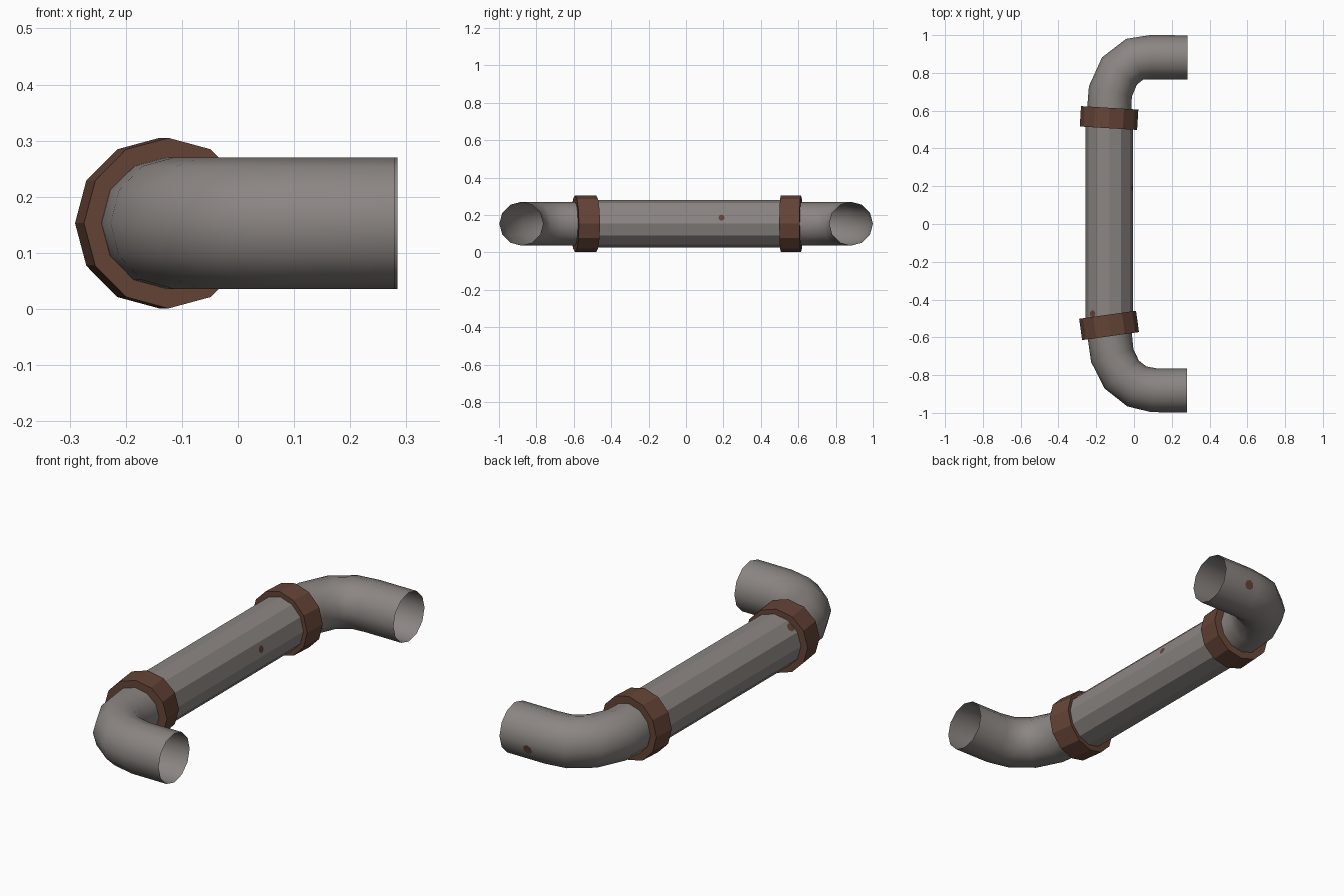
import bpy, bmesh, math
from mathutils import Vector

if "Cube" in bpy.data.objects:
    bpy.data.objects.remove(bpy.data.objects["Cube"])

Z = 0.153          # height of the pipe axis
SIDES = 12


def material(name, rgb):
    m = bpy.data.materials.new(name)
    m.diffuse_color = (*rgb, 1)
    m.use_nodes = True
    m.node_tree.nodes["Principled BSDF"].inputs["Base Color"].default_value = m.diffuse_color
    return m


GREY = material("weathered_grey_metal", (0.26, 0.237, 0.225))
RUST = material("rust_brown", (0.13, 0.058, 0.038))


def finish(name, bm, mat):
    me = bpy.data.meshes.new(name)
    bm.to_mesh(me)
    bm.free()
    me.materials.append(mat)
    ob = bpy.data.objects.new(name, me)
    bpy.context.collection.objects.link(ob)
    return ob


def tube(name, path, radius, mat, capped=False, smooth=False, first=None, last=None):
    """Sweep a 12-sided ring along a flat path of (x, y) points."""
    pts = [Vector((x, y, Z)) for x, y in path]
    steps = [(b - a).normalized() for a, b in zip(pts, pts[1:])]
    dirs = ([Vector((*first, 0)) if first else steps[0]]
            + [(a + b).normalized() for a, b in zip(steps, steps[1:])]
            + [Vector((*last, 0)) if last else steps[-1]])
    bm = bmesh.new()
    rings = []
    for p, d in zip(pts, dirs):
        side = Vector((d.y, -d.x, 0))
        rings.append([bm.verts.new(p + radius * (math.cos(a) * side + math.sin(a) * Vector((0, 0, 1))))
                      for a in (2 * math.pi * i / SIDES for i in range(SIDES))])
    for r, s in zip(rings, rings[1:]):
        for i in range(SIDES):
            j = (i + 1) % SIDES
            bm.faces.new((r[i], r[j], s[j], s[i]))
    if capped:
        bm.faces.new(rings[0])
        bm.faces.new(rings[-1])
    bmesh.ops.recalc_face_normals(bm, faces=bm.faces)
    # open tubes: make sure the sides point away from the axis
    f = bm.faces[0] if not capped else None
    bm.faces.ensure_lookup_table()
    f = bm.faces[0]
    if f.normal.dot(f.calc_center_median() - (pts[0] + pts[1]) / 2) < 0:
        bmesh.ops.reverse_faces(bm, faces=bm.faces)
    for f in bm.faces:
        f.smooth = smooth
    return finish(name, bm, mat)


# straight middle pipe, flat facets
tube("main_pipe", [(-0.131, -0.53), (-0.131, 0.55)], 0.127, GREY)

# smooth open-ended elbows at both ends
tube("back_elbow", [(-0.132, 0.53), (-0.131, 0.61), (-0.125, 0.702), (-0.077, 0.81),
                    (0.003, 0.872), (0.09, 0.883), (0.284, 0.882)],
     0.117, GREY, smooth=True, first=(0, 1), last=(1, 0))
tube("front_elbow", [(-0.134, -0.52), (-0.126, -0.61), (-0.115, -0.697), (-0.065, -0.797),
                     (0.015, -0.86), (0.105, -0.88), (0.28, -0.881)],
     0.117, GREY, smooth=True, last=(1, 0))


# slightly tilted collars over the joints
def collar(name, y, length, tilt):
    dx, dy = -math.sin(tilt) * length / 2, math.cos(tilt) * length / 2
    tube(name, [(-0.132 - dx, y - dy), (-0.132 + dx, y + dy)], 0.152, RUST, capped=True)


collar("back_collar", 0.561, 0.108, -0.06)
collar("front_collar", -0.537, 0.114, 0.14)


# small rust spots: thin plates lying on a facet
def spot(name, centre, normal, size):
    bm = bmesh.new()
    bmesh.ops.create_circle(bm, cap_ends=True, segments=7, radius=size)
    ob = finish(name, bm, RUST)
    n = Vector(normal).normalized()
    ob.location = Vector(centre) + n * 0.002
    ob.rotation_euler = n.to_track_quat('Z', 'Y').to_euler()


def around(angle, radius):
    a = math.radians(angle)
    return math.cos(a) * radius, math.sin(a) * radius


FLAT = math.cos(math.pi / SIDES)
cx, cz = around(15, 0.127 * FLAT)
spot("side_rust_spot", (-0.131 + cx, 0.19, Z + cz), (cx, 0, cz), 0.017)
cx, cz = around(135, 0.127 * FLAT)
spot("top_rust_spot", (-0.131 + cx, -0.475, Z + cz), (cx, 0, cz), 0.02)
cy, cz = around(-15, 0.117 * FLAT)
spot("elbow_rust_spot", (0.14, 0.8825 + cy, Z + cz), (0, cy, cz), 0.024)
